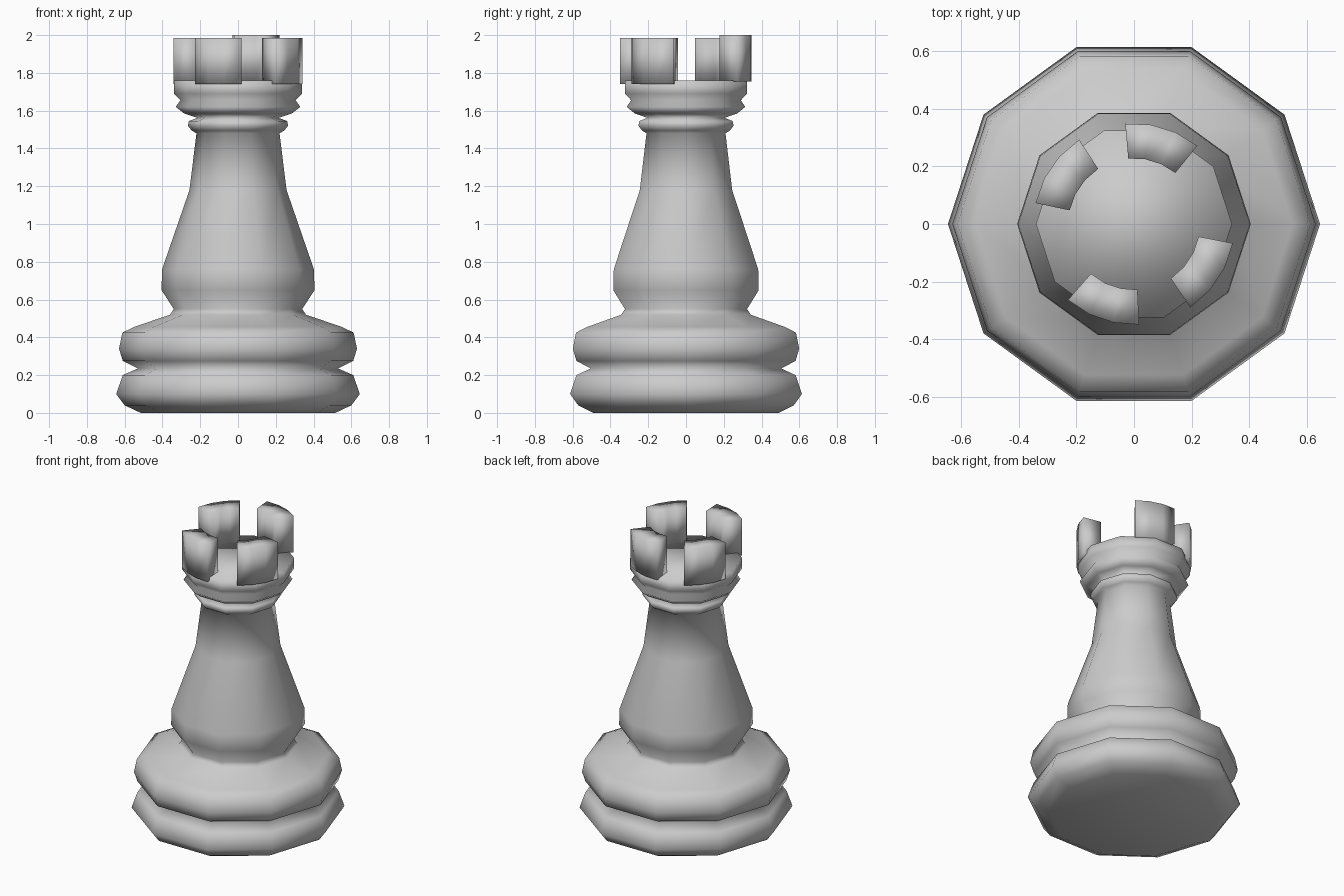
import bpy, bmesh
from math import cos, sin, pi, radians

if "Cube" in bpy.data.objects:
    bpy.data.objects.remove(bpy.data.objects["Cube"])


def finish(name, bm):
    bmesh.ops.recalc_face_normals(bm, faces=bm.faces)
    mesh = bpy.data.meshes.new(name)
    bm.to_mesh(mesh)
    bm.free()
    mesh.shade_smooth()
    obj = bpy.data.objects.new(name, mesh)
    bpy.context.collection.objects.link(obj)
    return obj


def lathe(name, profile, sides):
    """Closed turned solid from (radius, height) points."""
    bm = bmesh.new()
    rings = [[bm.verts.new((r * cos(2 * pi * i / sides), r * sin(2 * pi * i / sides), z))
              for i in range(sides)] for r, z in profile]
    for low, high in zip(rings, rings[1:]):
        for i in range(sides):
            j = (i + 1) % sides
            bm.faces.new((low[i], low[j], high[j], high[i]))
    bm.faces.new(rings[0])
    bm.faces.new(rings[-1])
    return finish(name, bm)


def battlement(name, start, end, z0, z1, inner=0.228, outer=0.349, steps=3):
    """Curved block between two angles in degrees."""
    bm = bmesh.new()
    loops = []
    for k in range(steps + 1):
        a = radians(start + (end - start) * k / steps)
        loops.append([bm.verts.new((r * cos(a), r * sin(a), z))
                      for r, z in ((inner, z0), (outer, z0), (outer, z1), (inner, z1))])
    for a, b in zip(loops, loops[1:]):
        for i in range(4):
            j = (i + 1) % 4
            bm.faces.new((a[i], a[j], b[j], b[i]))
    bm.faces.new(loops[0])
    bm.faces.new(loops[-1])
    return finish(name, bm)


# Ten-sided turned body: two base rolls, tapered tower, collar and crown
lathe("tower_body", [
    (0.515, 0.0), (0.60, 0.04), (0.645, 0.10), (0.61, 0.20), (0.53, 0.235),
    (0.61, 0.275), (0.63, 0.34), (0.612, 0.425), (0.55, 0.455), (0.36, 0.52),
    (0.34, 0.55), (0.405, 0.65), (0.402, 0.76), (0.257, 1.18), (0.22, 1.48),
    (0.245, 1.495), (0.265, 1.52), (0.26, 1.545), (0.215, 1.562),
    (0.285, 1.585), (0.33, 1.62), (0.305, 1.655), (0.34, 1.69), (0.34, 1.76),
], 10)

# Four battlements standing on the crown
for label, start, end, z0, z1 in (
        ("back", 51, 95, 1.755, 2.0), ("left", 123, 168, 1.74, 1.985),
        ("front", 229, 273, 1.74, 1.985), ("right", 304, 349, 1.74, 1.985)):
    battlement(label + "_battlement", start, end, z0, z1)
